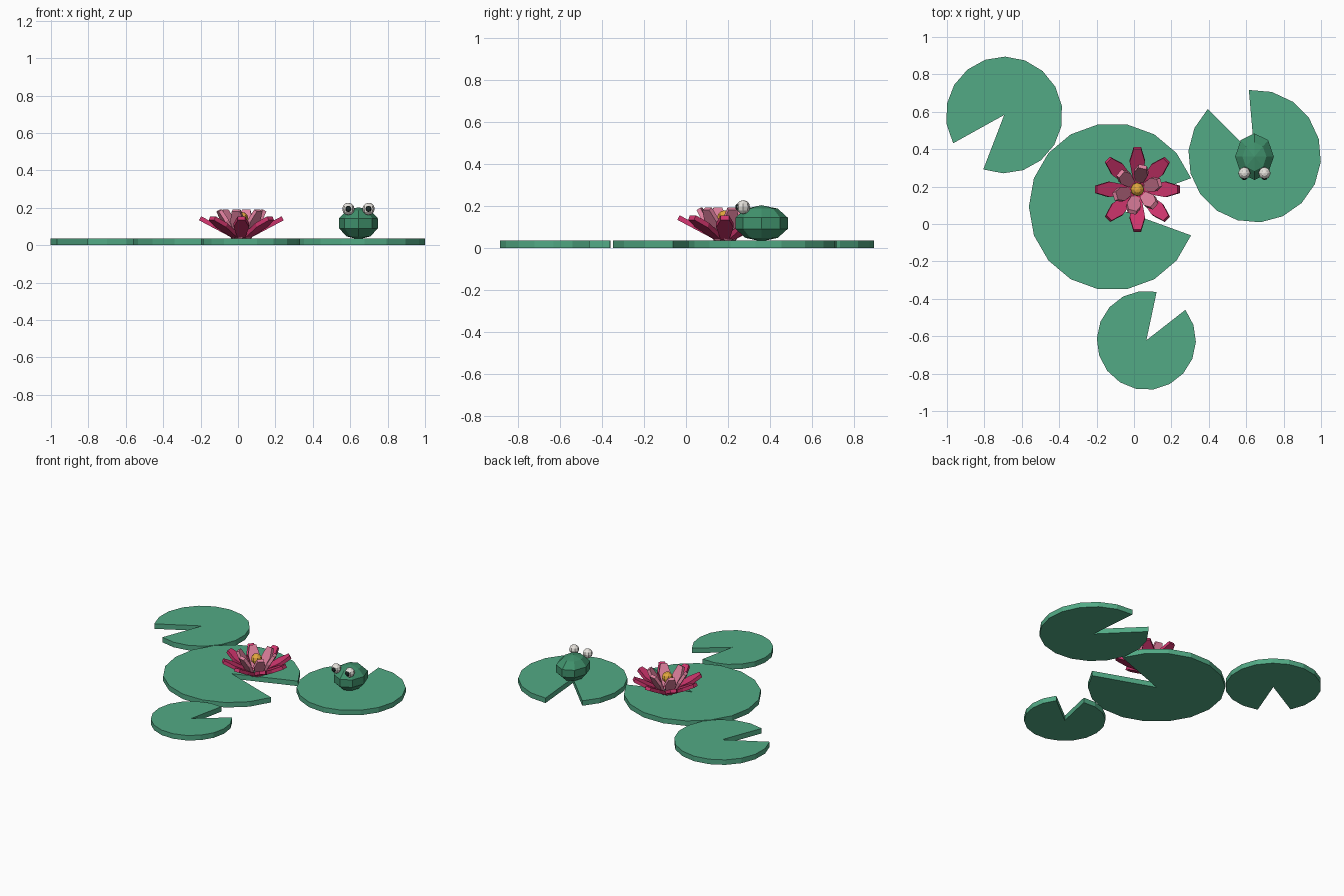
import bpy, bmesh, math
from mathutils import Matrix, Vector

if "Cube" in bpy.data.objects:
    bpy.data.objects.remove(bpy.data.objects["Cube"])


def material(name, rgb):
    m = bpy.data.materials.new(name)
    lin = [((c / 255 + 0.055) / 1.055) ** 2.4 for c in rgb]
    m.diffuse_color = (*lin, 1)
    m.use_nodes = True
    m.node_tree.nodes["Principled BSDF"].inputs["Base Color"].default_value = m.diffuse_color
    return m


PAD = material("pad green", (82, 170, 133))
FROG = material("frog green", (64, 145, 108))
OUTER = material("deep pink", (205, 52, 108))
INNER = material("light pink", (226, 130, 160))
GOLD = material("gold", (226, 168, 62))
WHITE = material("eye white", (240, 236, 230))
DARK = material("pupil dark", (28, 40, 38))


def finish(bm, name, mat):
    bmesh.ops.recalc_face_normals(bm, faces=bm.faces)
    me = bpy.data.meshes.new(name)
    bm.to_mesh(me)
    bm.free()
    me.materials.append(mat)
    ob = bpy.data.objects.new(name, me)
    bpy.context.collection.objects.link(ob)
    return ob


def prism(bm, low, high):
    """Closed solid between two matching outlines."""
    a = [bm.verts.new(p) for p in low]
    b = [bm.verts.new(p) for p in high]
    n = len(a)
    bm.faces.new(a[::-1])
    bm.faces.new(b)
    for i in range(n):
        j = (i + 1) % n
        bm.faces.new((a[i], a[j], b[j], b[i]))


def lily_pad(name, x, y, r, notch, h=0.036):
    """Disc of 16 segments with a 40 degree notch centred on an angle."""
    pts = [(x, y)]
    for i in range(17):
        a = math.radians(notch + 20 + 20 * i)
        pts.append((x + r * math.cos(a), y + r * math.sin(a)))
    bm = bmesh.new()
    prism(bm, [(*p, 0) for p in pts], [(*p, h) for p in pts])
    finish(bm, name, PAD)


def ball(name, loc, scale, mat, seg=8, rings=6):
    bm = bmesh.new()
    bmesh.ops.create_uvsphere(bm, u_segments=seg, v_segments=rings, radius=1,
                              matrix=Matrix.Translation(loc) @ Matrix.Diagonal((*scale, 1)))
    return finish(bm, name, mat)


FX, FY = 0.018, 0.185  # flower centre


def petals(name, count, start, root, length, tilt, widths, thick, mat):
    """Ring of flat six-sided petals leaning outwards."""
    bm = bmesh.new()
    w0, w1, w2 = widths
    outline = [(0, -w0), (length * 0.62, -w1), (length, -w2),
               (length, w2), (length * 0.62, w1), (0, w0)]
    for i in range(count):
        m = (Matrix.Translation((FX, FY, root[1]))
             @ Matrix.Rotation(math.radians(start + 360 * i / count), 4, 'Z')
             @ Matrix.Translation((root[0], 0, 0))
             @ Matrix.Rotation(-math.radians(tilt), 4, 'Y'))
        prism(bm, [m @ Vector((*p, -thick / 2)) for p in outline],
              [m @ Vector((*p, thick / 2)) for p in outline])
    finish(bm, name, mat)


# Lily pads
lily_pad("large_pad", -0.115, 0.092, 0.447, 0)
lily_pad("right_pad", 0.645, 0.363, 0.355, 115)
lily_pad("back_left_pad", -0.694, 0.583, 0.312, 229)
lily_pad("front_pad", 0.066, -0.622, 0.265, 58)

# Flower
petals("outer_petals", 8, 0, (0.04, 0.048), 0.205, 28, (0.02, 0.041, 0.02), 0.024, OUTER)
petals("inner_petals", 6, 17, (0.04, 0.04), 0.168, 60, (0.018, 0.038, 0.022), 0.022, INNER)
ball("flower_centre", (FX, FY, 0.142), (0.037,) * 3, GOLD)

# Frog
ball("frog_body", (0.644, 0.36, 0.117), (0.109, 0.131, 0.086), FROG, 8, 5)
for side, s in (("left", -1), ("right", 1)):
    x = 0.644 + s * 0.054
    ball(side + "_eye", (x, 0.272, 0.194), (0.033,) * 3, WHITE)
    ball(side + "_pupil", (x, 0.245, 0.194), (0.016, 0.01, 0.016), DARK)
